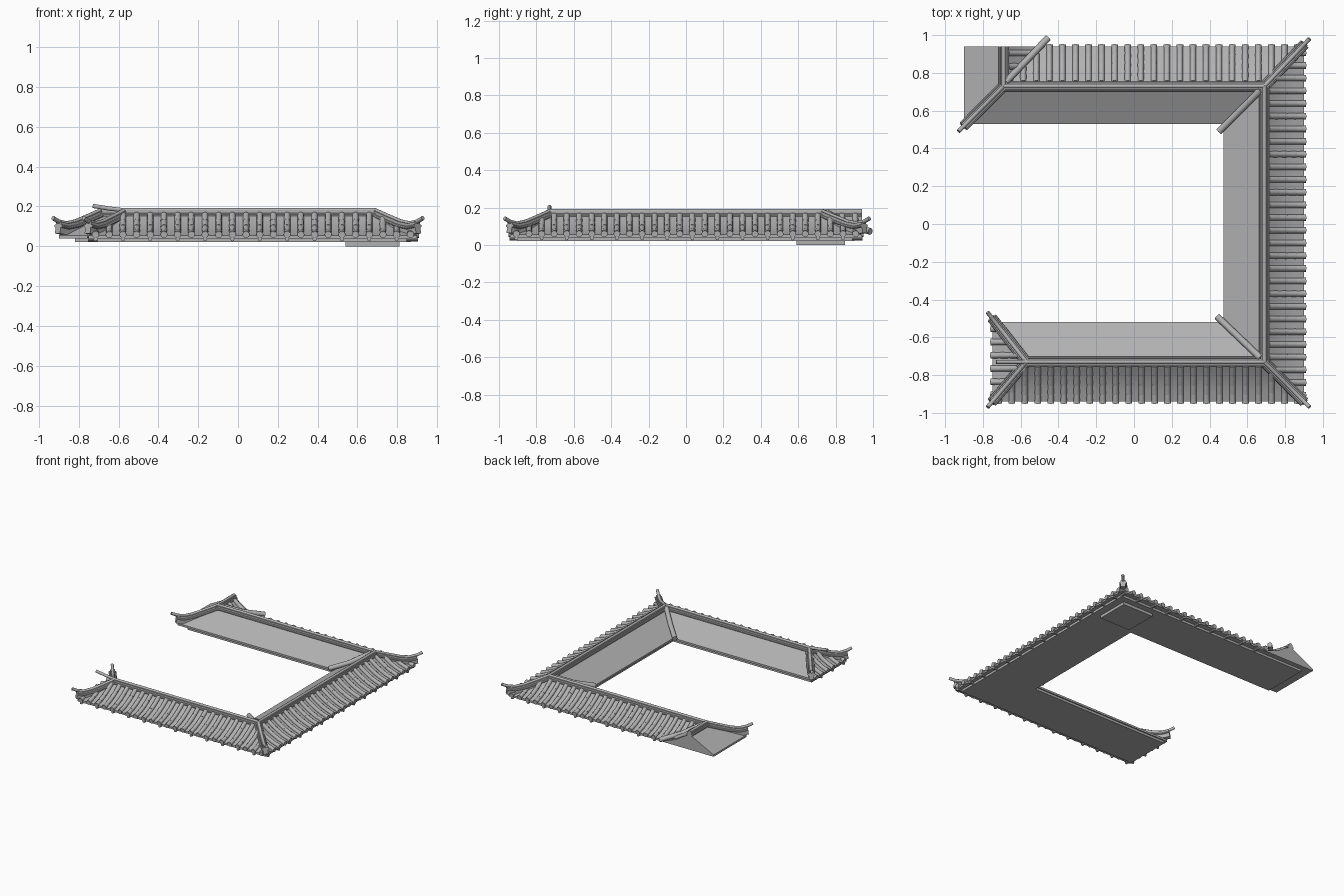
import bpy, bmesh, math
from mathutils import Vector

if "Cube" in bpy.data.objects:
    bpy.data.objects.remove(bpy.data.objects["Cube"])

PROFILE = [(0, .172), (.25, .132), (.5, .098), (.75, .073), (1, .055)]
FLAT = [(0, .16), (1, .055)]
HIP = [(0, .18), (.3, .152), (.6, .125), (.82, .115), (1, .124), (1.14, .142)]

# dark grey roof finish
grey = bpy.data.materials.new('roof_grey')
grey.diffuse_color = (.44, .44, .44, 1)
grey.use_nodes = True
grey.node_tree.nodes["Principled BSDF"].inputs["Base Color"].default_value = grey.diffuse_color


def lookup(table, t):
    for (a, za), (b, zb) in zip(table, table[1:]):
        if t <= b:
            return za + (zb - za) * (t - a) / (b - a)
    return table[-1][1]


def finish(bm, name, smooth=True):
    bmesh.ops.recalc_face_normals(bm, faces=bm.faces)
    me = bpy.data.meshes.new(name)
    bm.to_mesh(me)
    bm.free()
    me.materials.append(grey)
    ob = bpy.data.objects.new(name, me)
    bpy.context.collection.objects.link(ob)
    if smooth:
        bpy.ops.object.select_all(action='DESELECT')
        ob.select_set(True)
        bpy.context.view_layer.objects.active = ob
        bpy.ops.object.shade_smooth_by_angle(angle=math.radians(40))
    return ob


def sweep(bm, pts, section, scales=None):
    """Sweep a (side, up) section along a path that is straight in plan."""
    pts = [Vector(p) for p in pts]
    side = (pts[-1] - pts[0]).cross(Vector((0, 0, 1))).normalized()
    rings = []
    for i, p in enumerate(pts):
        tan = pts[min(i + 1, len(pts) - 1)] - pts[max(i - 1, 0)]
        up = side.cross(tan).normalized()
        k = scales[i] if scales else 1
        rings.append([bm.verts.new(p + side * a * k + up * b * k) for a, b in section])
    n = len(section)
    for r, q in zip(rings, rings[1:]):
        for j in range(n):
            bm.faces.new((r[j], r[(j + 1) % n], q[(j + 1) % n], q[j]))
    bm.faces.new(rings[0])
    bm.faces.new(rings[-1])


def disc(r, n=10, a=0, b=0):
    return [(a + r * math.cos(2 * math.pi * i / n), b + r * math.sin(2 * math.pi * i / n)) for i in range(n)]


def prism(name, outline, z0, z1):
    bm = bmesh.new()
    low, top = ([bm.verts.new((x, y, z)) for x, y in outline] for z in (z0, z1))
    bm.faces.new(low)
    bm.faces.new(top)
    for i in range(len(low)):
        bm.faces.new((low[i - 1], low[i], top[i], top[i - 1]))
    return finish(bm, name, False)


# roof slopes: ridge start, ridge end, eave start, eave end, tiled, run axis
FL, FR, BR, BL, BE = (-.57, -.73), (.69, -.73), (.69, .73), (-.69, .73), (-.69, .94)
slopes = {
    'front_outer': (FL, FR, (-.75, -.94), (.9, -.94), True, 0),
    'front_inner': (FL, FR, (-.75, -.52), (.475, -.52), False, 0),
    'right_outer': (FR, BR, (.9, -.94), (.9, .94), True, 1),
    'right_inner': (FR, BR, (.475, -.52), (.475, .53), False, 1),
    'back_outer': (BL, BR, (-.48, .94), (.9, .94), True, 0),
    'back_inner': (BL, BR, (-.9, .53), (.475, .53), False, 0),
    'left_end': (FL, FL, (-.75, -.94), (-.75, -.52), True, 1),
    'stub_west': (BL, BE, (-.9, .53), (-.9, .94), False, 1),
    'stub_east': (BL, BE, (-.48, .94), (-.48, .94), True, 1),
}


def tile_rows(name, A, B, C, D, axis):
    bm = bmesh.new()
    rad = bmesh.new()
    lo, hi = min(A[axis], C[axis]), max(B[axis], D[axis])
    n = max(3, round((hi - lo) / .068))
    o = 1 - axis

    def at(u, t):
        p = [u, u, lookup(PROFILE, t) + .004]
        p[o] = A[o] + (C[o] - A[o]) * t
        return p
    for k in range(n):
        u = lo + (k + .5) * (hi - lo) / n
        ts = [i / 80 for i in range(8, 84) if
              A[axis] + (C[axis] - A[axis]) * i / 80 <= u <= B[axis] + (D[axis] - B[axis]) * i / 80
              or (i > 80 and C != D and C[axis] <= u <= D[axis])]
        if len(ts) < 6:
            continue
        t0, t1 = ts[0], ts[-1]
        # overlapping, slightly tapered barrel tiles
        m = max(1, round((t1 - t0) / .25))
        for i in range(m):
            a, b = t0 + (t1 - t0) * i / m, t0 + (t1 - t0) * (i + 1) / m
            sweep(bm, [at(u, a), at(u, b)], disc(.016), [.97, 1.02])
        if t1 > 1:
            sweep(bm, [at(u, t1 - .05), at(u, t1 + .01)], disc(.018))
            if k % 2 == 0:  # small rafter ends below the eave
                p, q = at(u, .75), at(u, 1.02)
                p[2] = q[2] = .035
                sweep(rad, [p, q], disc(.01, 8))
    finish(bm, name + '_tiles')
    if rad.verts:
        finish(rad, name + '_rafter_ends')
    else:
        rad.free()


for name, (A, B, C, D, tiled, axis) in slopes.items():
    bm = bmesh.new()
    rows = []
    for t, z in (PROFILE if tiled else FLAT):
        rows.append([bm.verts.new((p[0] + (q[0] - p[0]) * t, p[1] + (q[1] - p[1]) * t, z)) for p, q in ((A, C), (B, D))])
    for r, q in zip(rows, rows[1:]):
        bm.faces.new((r[0], r[1], q[1], q[0]))
    bmesh.ops.remove_doubles(bm, verts=bm.verts, dist=1e-5)
    ob = finish(bm, name + '_slope')
    if ob.data.polygons[0].normal.z < 0:  # face the slope upward
        ob.data.flip_normals()
    if tiled:
        tile_rows(name, A, B, C, D, axis)

# gable wall at the cut back left end
bm = bmesh.new()
west = [(-.69 - .21 * t, .94, z) for t, z in reversed(FLAT)]
east = [(-.69 + .21 * t, .94, z) for t, z in PROFILE[1:]]
gable = bm.faces.new([bm.verts.new(p) for p in west + east])
ob = finish(bm, 'gable_wall', False)
if ob.data.polygons[0].normal.y < 0:
    ob.data.flip_normals()

# eave slab, soffit and corner pad
prism('eave_slab', [(-.75, -.94), (.9, -.94), (.9, .94), (-.9, .94), (-.9, .53), (.475, .53), (.475, -.52), (-.75, -.52)], .04, .055)
prism('soffit', [(-.73, -.9), (.87, -.9), (.87, .9), (-.82, .9), (-.82, .54), (.485, .54), (.485, -.53), (-.73, -.53)], .022, .04)
prism('corner_pad', [(.54, .59), (.81, .59), (.81, .85), (.54, .85)], 0, .022)


def moulded_wall(name, body, cap, depth):
    bm = bmesh.new()
    sweep(bm, body, [(-.018, 0), (.018, 0), (.018, -depth), (-.018, -depth)])
    for s in (-1, 1):
        sweep(bm, body, disc(.008, 8, s * .02, -.022))
    sweep(bm, cap, disc(.011))
    finish(bm, name)


# main ridges, the front one with an upswept end
for name, p, q in (('front_ridge', FL, FR), ('right_ridge', FR, BR), ('back_ridge', BL, BR), ('stub_ridge', BL, BE)):
    line = [(*p, .181), (*q, .181)]
    cap = [(-.73, -.73, .203), (-.65, -.73, .19)] + line if name == 'front_ridge' else line
    moulded_wall(name, line, cap, .04)

# hip ridges curling up at the corners
hips = [(FL, (-.75, -.94)), (FL, (-.75, -.5)), (FR, (.9, -.94)), (BR, (.9, .95)), (BL, (-.9, .52))]
for i, (p, q) in enumerate(hips):
    path = [(p[0] + (q[0] - p[0]) * t, p[1] + (q[1] - p[1]) * t, z) for t, z in HIP]
    moulded_wall('hip_ridge_%d' % (i + 1), path[:-1], path, .06)

# round valley bars in the inner corners
bm = bmesh.new()
for p, q in (((.67, -.71), (.44, -.49)), ((.67, .71), (.45, .49)), ((-.68, .75), (-.455, .985))):
    sweep(bm, [(*p, .172), ((p[0] + q[0]) / 2, (p[1] + q[1]) / 2, .108), (*q, .072)], disc(.018, 12))
finish(bm, 'valley_bars')
